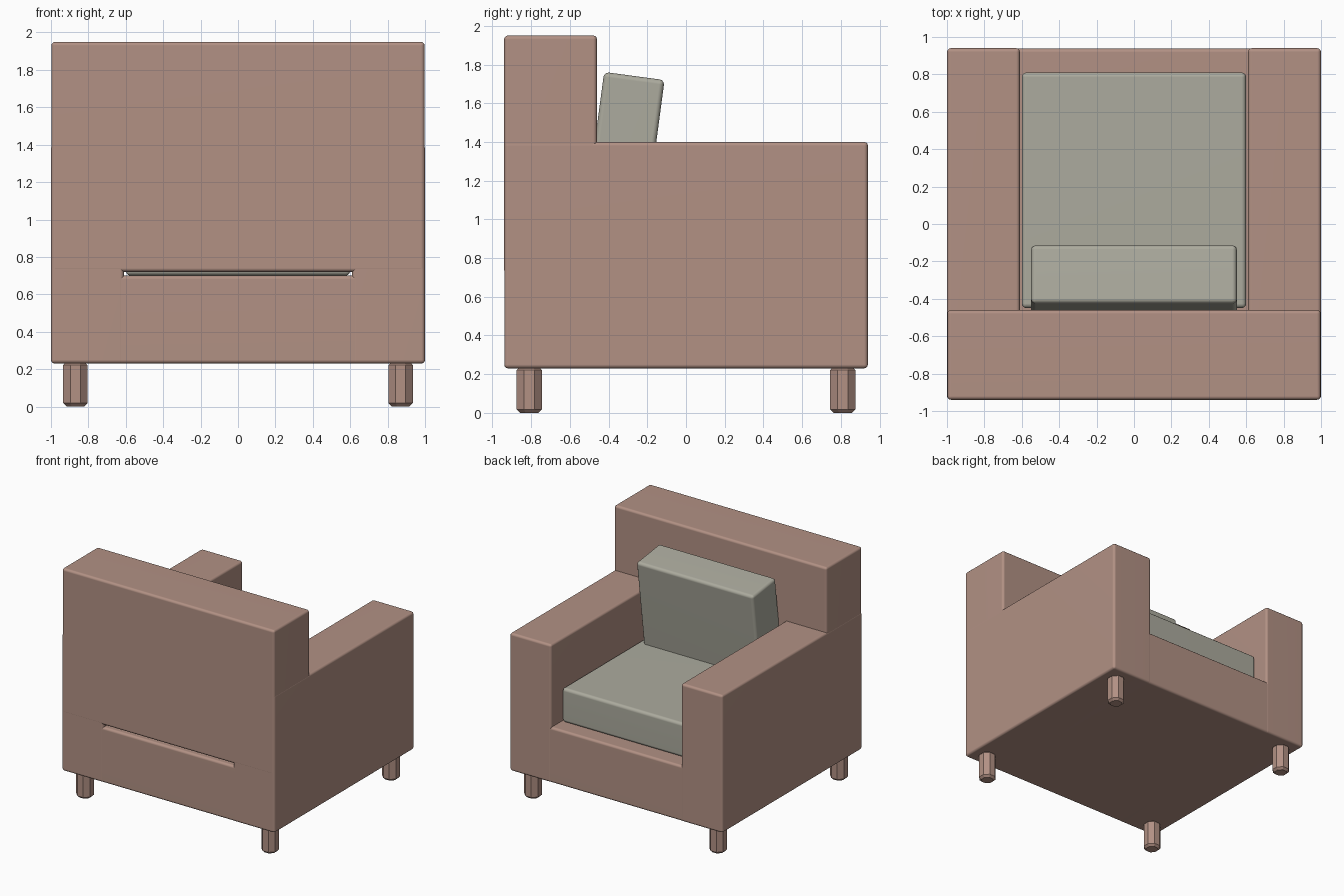
import bpy
import bmesh
import math
from mathutils import Matrix, Vector

if "Cube" in bpy.data.objects:
    bpy.data.objects.remove(bpy.data.objects["Cube"], do_unlink=True)


def make_material(name, rgb):
    mat = bpy.data.materials.new(name)
    mat.use_nodes = True
    colour = (*rgb, 1.0)
    mat.diffuse_color = colour
    mat.node_tree.nodes["Principled BSDF"].inputs["Base Color"].default_value = colour
    return mat


upholstery = make_material("dusty pink", (0.445, 0.283, 0.231))
cushion_fabric = make_material("warm grey", (0.413, 0.407, 0.342))


def finish(name, bm, mat, smooth=True):
    mesh = bpy.data.meshes.new(name)
    bm.to_mesh(mesh)
    bm.free()
    mesh.materials.append(mat)
    obj = bpy.data.objects.new(name, mesh)
    bpy.context.scene.collection.objects.link(obj)
    if smooth:
        bpy.ops.object.select_all(action="DESELECT")
        obj.select_set(True)
        bpy.context.view_layer.objects.active = obj
        bpy.ops.object.shade_smooth_by_angle(angle=math.radians(40))
        normals = obj.modifiers.new("even_normals", "WEIGHTED_NORMAL")
        normals.keep_sharp = True
    return obj


def soft_box(name, low, high, mat, radius=0.02):
    """Box between two corners with rounded edges, origin at its centre."""
    low, high = Vector(low), Vector(high)
    bm = bmesh.new()
    bmesh.ops.create_cube(bm, size=1, matrix=Matrix.Diagonal((*(high - low), 1)))
    bmesh.ops.bevel(bm, geom=bm.edges[:], offset=radius, segments=3,
                    profile=0.5, affect="EDGES", clamp_overlap=True)
    obj = finish(name, bm, mat)
    obj.location = (low + high) / 2
    return obj


# Upholstered frame
soft_box("seat_base", (-0.997, -0.938, 0.23), (0.997, 0.938, 0.70), upholstery)
soft_box("backrest", (-0.998, -0.94, 0.72), (0.998, -0.46, 1.95), upholstery)
for side, name in ((-1, "right_arm"), (1, "left_arm")):
    xs = sorted((side * 0.61, side))
    soft_box(name, (xs[0], -0.939, 0.23), (xs[1], 0.94, 1.40), upholstery)

# Loose cushions
soft_box("seat_cushion", (-0.60, -0.45, 0.70), (0.60, 0.81, 0.99), cushion_fabric, 0.025)
back_cushion = soft_box("back_cushion", (-0.55, -0.476, 0.964),
                        (0.55, -0.161, 1.744), cushion_fabric, 0.025)
back_cushion.rotation_euler.x = math.radians(-7.6)

# Stubby eight-sided legs with chamfered ends
for x, side in ((-0.87, "right"), (0.87, "left")):
    for y, end in ((-0.81, "back"), (0.81, "front")):
        bm = bmesh.new()
        bmesh.ops.create_cone(bm, cap_ends=True, segments=8, radius1=0.07,
                              radius2=0.07, depth=0.24,
                              matrix=Matrix.Rotation(math.pi / 8, 4, "Z"))
        rims = [e for e in bm.edges if abs(e.verts[0].co.z - e.verts[1].co.z) < 0.01]
        bmesh.ops.bevel(bm, geom=rims, offset=0.018, segments=1, affect="EDGES")
        leg = finish(f"{end}_{side}_leg", bm, upholstery, smooth=False)
        leg.location = (x, y, 0.12)
